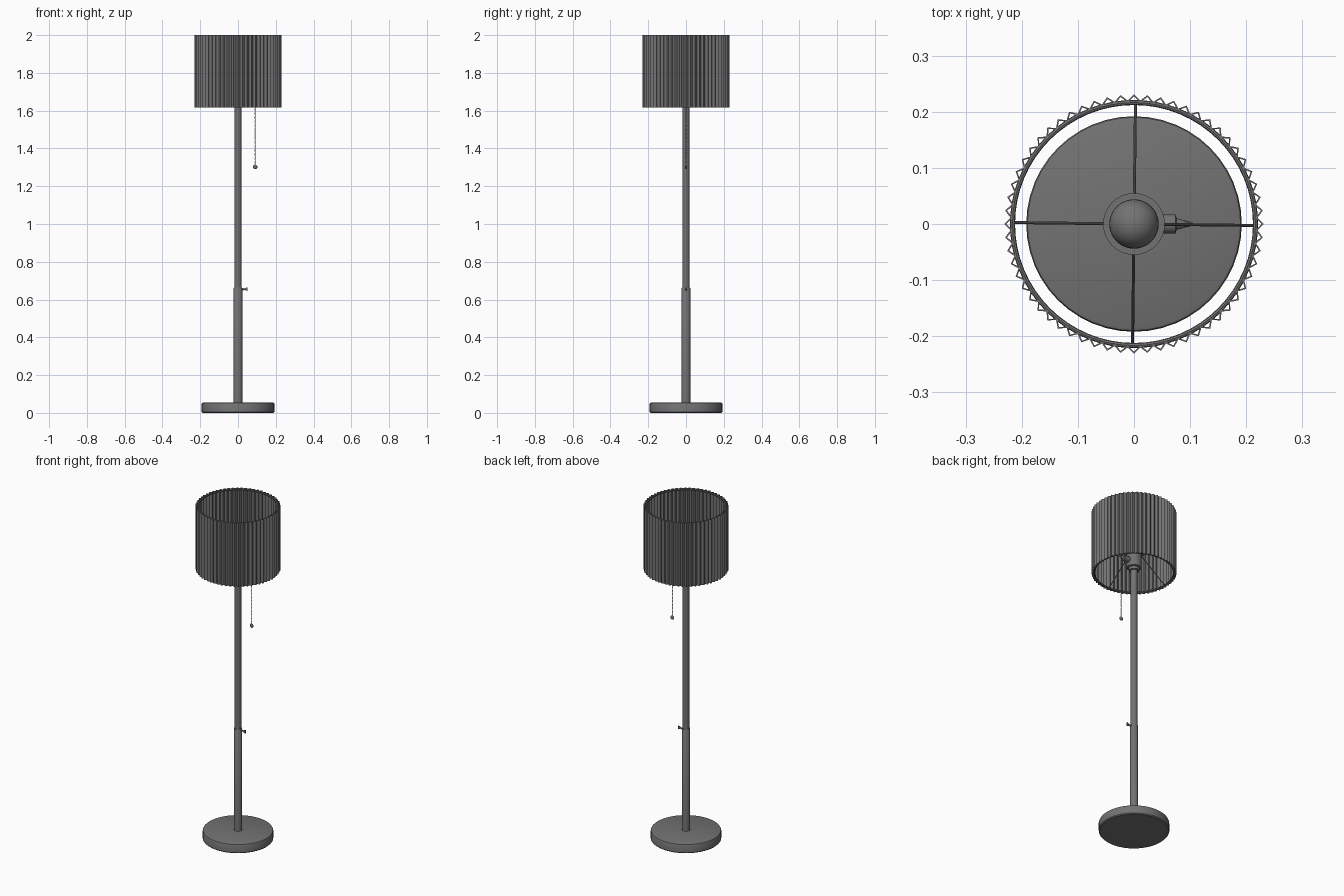
import bpy, bmesh, math
from mathutils import Vector, Matrix

if "Cube" in bpy.data.objects:
    bpy.data.objects.remove(bpy.data.objects["Cube"])

dark = bpy.data.materials.new("dark_grey")
dark.diffuse_color = (0.17, 0.17, 0.17, 1)
dark.use_nodes = True
dark.node_tree.nodes["Principled BSDF"].inputs["Base Color"].default_value = dark.diffuse_color


def finish(name, bm, smooth=True):
    bmesh.ops.recalc_face_normals(bm, faces=bm.faces)
    me = bpy.data.meshes.new(name)
    bm.to_mesh(me)
    bm.free()
    me.materials.append(dark)
    ob = bpy.data.objects.new(name, me)
    bpy.context.collection.objects.link(ob)
    if smooth:
        bpy.ops.object.select_all(action='DESELECT')
        bpy.context.view_layer.objects.active = ob
        ob.select_set(True)
        bpy.ops.object.shade_smooth_by_angle(angle=math.radians(35))
    return ob


def lathe(name, profile, sides=32, matrix=Matrix()):
    """Spin (radius, height) points around z, then place with matrix."""
    bm = bmesh.new()
    vs = [bm.verts.new((r, 0, z)) for r, z in profile]
    es = [bm.edges.new(p) for p in zip(vs, vs[1:])]
    bmesh.ops.spin(bm, geom=vs + es, axis=(0, 0, 1), cent=(0, 0, 0),
                   angle=2 * math.pi, steps=sides, use_duplicate=False)
    bmesh.ops.remove_doubles(bm, verts=bm.verts, dist=1e-5)
    bm.transform(matrix)
    return finish(name, bm)


def rod(name, a, b, r, sides=10):
    a, b = Vector(a), Vector(b)
    d = b - a
    m = Matrix.Translation(a) @ d.to_track_quat('Z', 'Y').to_matrix().to_4x4()
    return lathe(name, [(0, 0), (r, 0), (r, d.length), (0, d.length)], sides, m)


def along_x(z):
    return Matrix.Translation((0, 0, z)) @ Matrix.Rotation(math.pi / 2, 4, 'Y')


# Base and telescoping pole
lathe("base", [(0, 0), (0.187, 0), (0.192, 0.005), (0.192, 0.049), (0.19, 0.053),
               (0.185, 0.055), (0, 0.055)], 48)
lathe("lower_pole", [(0, 0.05), (0.023, 0.05), (0.023, 0.661), (0.021, 0.664), (0, 0.664)])
lathe("upper_pole", [(0, 0.64), (0.018, 0.64), (0.018, 1.66), (0, 1.66)])

# Height locking screw with flat wing
lathe("lock_screw", [(0, 0.015), (0.006, 0.015), (0.006, 0.028), (0.004, 0.03),
                     (0.004, 0.04), (0, 0.04)], 16, along_x(0.655))
bm = bmesh.new()
wing = [(0.034, -0.004), (0.05, -0.01), (0.05, 0.01), (0.034, 0.004)]
face = bm.faces.new([bm.verts.new((x, -0.003, 0.655 + z)) for x, z in wing])
ext = bmesh.ops.extrude_face_region(bm, geom=[face])
bmesh.ops.translate(bm, vec=(0, 0.006, 0),
                    verts=[v for v in ext["geom"] if isinstance(v, bmesh.types.BMVert)])
finish("lock_wing", bm, False)

# Lamp holder and bulb
lathe("socket", [(0, 1.635), (0.028, 1.635), (0.03, 1.65), (0.04, 1.652), (0.042, 1.656),
                 (0.042, 1.745), (0.055, 1.745), (0.055, 1.753), (0.042, 1.753),
                 (0.042, 1.765), (0.03, 1.765), (0, 1.765)])
bulb = [(0, 1.76), (0.02, 1.76), (0.024, 1.785)]
bulb += [(0.044 * math.cos(math.radians(a)), 1.825 + 0.044 * math.sin(math.radians(a)))
         for a in range(-50, 90, 10)] + [(0, 1.869)]
lathe("bulb", bulb)

# Pull switch with bead chain and flat pull
lathe("switch_housing", [(0, 0.035), (0.017, 0.035), (0.017, 0.074), (0.01, 0.076),
                         (0.008, 0.086), (0.004, 0.092), (0.003, 0.104), (0, 0.104)],
      20, along_x(1.69))
bm = bmesh.new()
for i in range(54):
    bmesh.ops.create_uvsphere(bm, u_segments=8, v_segments=6, radius=0.0028,
                              matrix=Matrix.Translation((0.091, 0, 1.69 - i * 0.007)))
finish("pull_chain", bm)
rod("chain_cord", (0.091, 0, 1.69), (0.091, 0, 1.31), 0.0012, 6)
bm = bmesh.new()
bmesh.ops.create_uvsphere(bm, u_segments=20, v_segments=12, radius=0.012,
                          matrix=Matrix.Translation((0.091, 0, 1.302))
                          @ Matrix.Diagonal((1, 0.5, 1, 1)))
finish("pull_ball", bm)

# Pleated shade
PLEATS = 60
bm = bmesh.new()
loops = []
for z in (1.618, 2.0):
    loop = []
    for i in range(PLEATS * 2):
        a = math.pi * i / PLEATS + math.pi / 2
        r = 0.231 if i % 2 == 0 else 0.2205
        loop.append(bm.verts.new((r * math.cos(a), r * math.sin(a), z)))
    loops.append(loop)
lo, hi = loops
for i in range(PLEATS * 2):
    j = (i + 1) % (PLEATS * 2)
    bm.faces.new((lo[i], lo[j], hi[j], hi[i]))
shade = finish("pleated_shade", bm, False)
mod = shade.modifiers.new("thickness", 'SOLIDIFY')
mod.thickness = 0.0035
mod.offset = -1

# Shade frame: two rings and four sloping spokes
for name, z in (("bottom_ring", 1.623), ("top_ring", 1.995)):
    ring = [(0.2165 + 0.0045 * math.cos(t * math.pi / 4), z + 0.0045 * math.sin(t * math.pi / 4))
            for t in range(9)]
    lathe(name, ring, 64)
for k in range(4):
    t = k * math.pi / 2 - 0.012
    c, s = math.cos(t), math.sin(t)
    rod("spoke_%d" % (k + 1), (0.048 * c, 0.048 * s, 1.749),
        (0.215 * c, 0.215 * s, 1.623), 0.0026)
